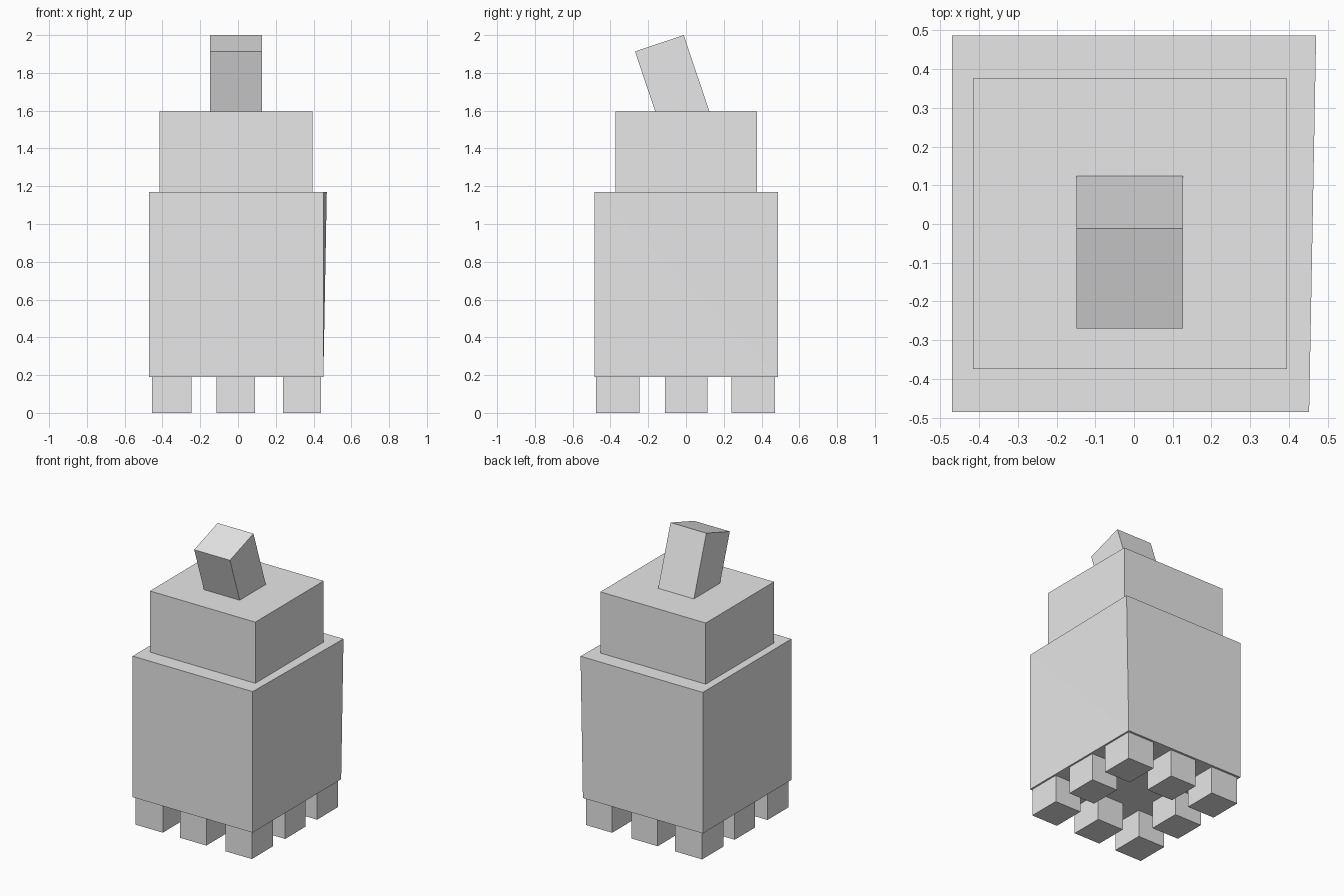
import bpy
import bmesh
import math
from mathutils import Matrix, Vector

if "Cube" in bpy.data.objects:
    bpy.data.objects.remove(bpy.data.objects["Cube"])

# One plain grey for the whole model
grey = bpy.data.materials.new("plain_grey")
grey.diffuse_color = (0.8, 0.8, 0.8, 1.0)
grey.use_nodes = True
grey.node_tree.nodes["Principled BSDF"].inputs["Base Color"].default_value = grey.diffuse_color


def box(name, x, y, z, edit=None):
    """Flat-shaded box from (min, max) ranges; edit(bm) may reshape it."""
    bm = bmesh.new()
    bmesh.ops.create_cube(bm, size=1.0)
    size = Vector([r[1] - r[0] for r in (x, y, z)])
    centre = Vector([(r[0] + r[1]) / 2 for r in (x, y, z)])
    bmesh.ops.scale(bm, vec=size, verts=bm.verts)
    bmesh.ops.translate(bm, vec=centre, verts=bm.verts)
    if edit:
        edit(bm)
    mesh = bpy.data.meshes.new(name)
    bm.to_mesh(mesh)
    bm.free()
    mesh.materials.append(grey)
    obj = bpy.data.objects.new(name, mesh)
    bpy.context.collection.objects.link(obj)
    return obj


# Main body: back right top corner leans outward, bending the right face
def skew_corner(bm):
    def corner(back, top):
        return next(v for v in bm.verts if v.co.x > 0
                    and (v.co.y > 0) == back and (v.co.z > 0.7) == top)
    corner(True, True).co.x = 0.47
    bmesh.ops.connect_verts(bm, verts=[corner(False, True), corner(True, False)])


box("body", (-0.47, 0.452), (-0.485, 0.487), (0.19, 1.17), skew_corner)

# Smaller upper block
box("upper_block", (-0.415, 0.395), (-0.374, 0.376), (1.17, 1.595))

# Tilted post leaning to the front; its lower end sinks into the upper block
post = box("tilted_post", (-0.148, 0.127), (-0.272, 0.0), (-0.45, 0.0))
post.data.transform(Matrix.Translation((0, -0.012, 2.0))
                    @ Matrix.Rotation(math.radians(18.6), 4, 'X'))

# Ring of eight feet, with the middle left empty
foot_x = [(-0.455, -0.245), (-0.113, 0.09), (0.237, 0.44)]
foot_y = [(-0.476, -0.245), (-0.11, 0.115), (0.24, 0.472)]
for i, xr in enumerate(foot_x):
    for j, yr in enumerate(foot_y):
        if (i, j) != (1, 1):
            box(f"foot_{i}_{j}", xr, yr, (0.0, 0.19))
